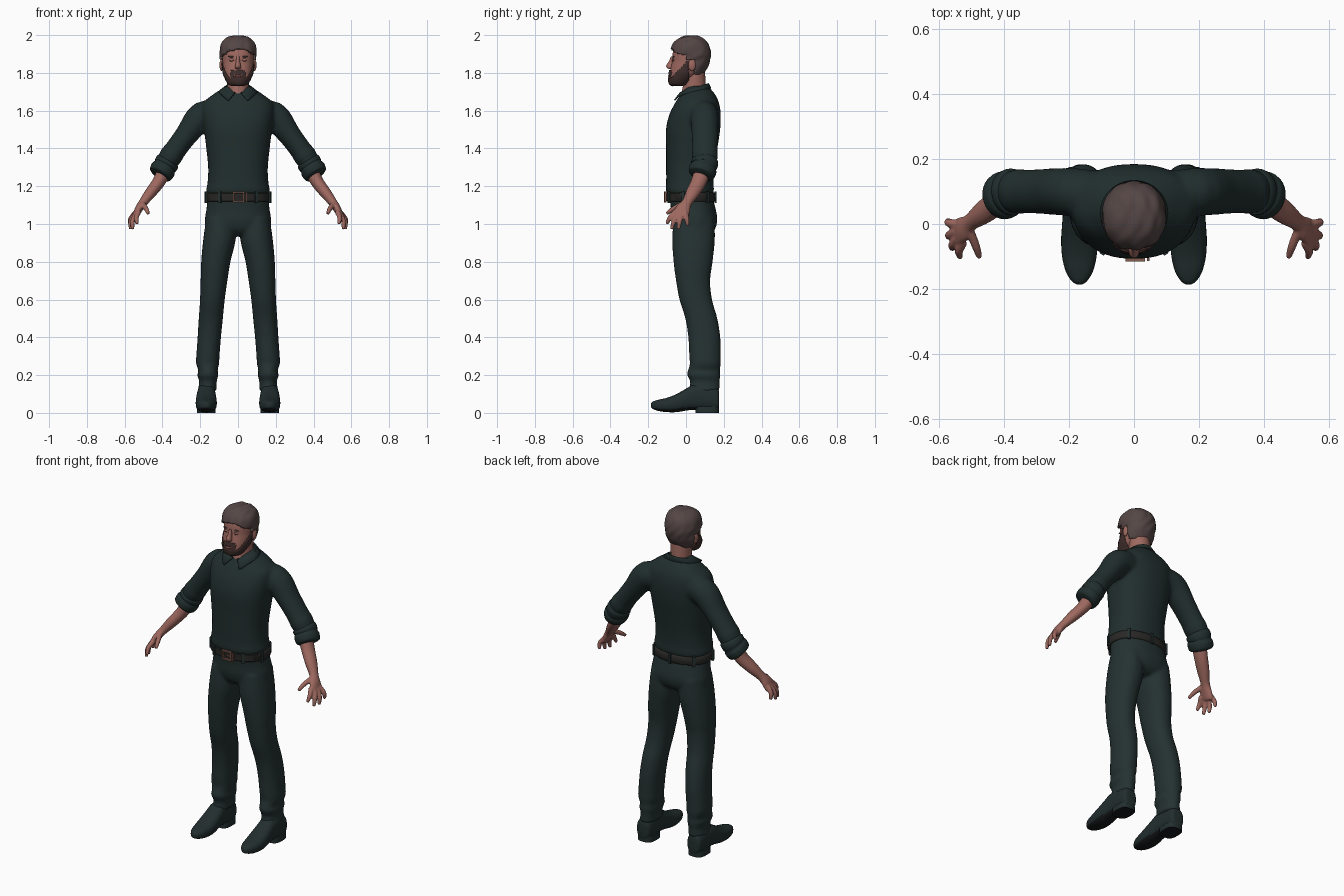
import bpy, bmesh, math
from mathutils import Vector, Matrix
from mathutils.bvhtree import BVHTree

X, Y, Z = Vector((1, 0, 0)), Vector((0, 1, 0)), Vector((0, 0, 1))
SIDES = (("left", 1), ("right", -1))

cube = bpy.data.objects.get("Cube")
if cube:
    bpy.data.objects.remove(cube, do_unlink=True)


def material(name, *rgb):
    mat = bpy.data.materials.new(name)
    mat.use_nodes = True
    mat.diffuse_color = (*rgb, 1)
    node = next(n for n in mat.node_tree.nodes if n.type == "BSDF_PRINCIPLED")
    node.inputs["Base Color"].default_value = (*rgb, 1)
    node.inputs["Roughness"].default_value = 0.8
    return mat


SKIN = material("skin", .34, .14, .115)
LIP = material("lip", .22, .08, .07)
HAIR = material("hair brown", .09, .062, .06)
BEARD = material("beard brown", .05, .028, .025)
SHIRT = material("shirt green", .015, .028, .027)
PANTS = material("trouser green", .018, .031, .031)
SHOE = material("shoe green", .016, .027, .027)
SOLE = material("sole black", .008, .009, .01)
BELT = material("belt brown", .022, .021, .02)
METAL = material("buckle copper", .23, .11, .08)


def spline(rows, sub):
    """Smoothly interpolate between rows of numbers."""
    out, last = [], len(rows) - 1
    for i in range(last):
        near = [rows[min(max(i + k, 0), last)] for k in (-1, 0, 1, 2)]
        for j in range(sub):
            t = j / sub
            out.append([.5 * (2 * b + (c - a) * t + (2 * a - 5 * b + 4 * c - d) * t * t
                              + (3 * b - a - 3 * c + d) * t ** 3) for a, b, c, d in zip(*near)])
    return out + [rows[last]]


def loft(bm, rows, axis=None, ref=Y, side=1, n=28, sub=4, power=2.0):
    """Closed tube through rows of (x, y, z, radius along ref, other radius)."""
    rows = spline(rows, sub)
    centres = [Vector(r[:3]) for r in rows]
    rings = []
    for i, row in enumerate(rows):
        t = axis or (centres[min(i + 1, len(rows) - 1)] - centres[max(i - 1, 0)]).normalized()
        u = (ref - t * ref.dot(t)).normalized()
        v = t.cross(u)
        ring = []
        for k in range(n):
            a = math.tau * k / n
            c, s = (math.copysign(abs(f) ** (2 / power), f) for f in (math.cos(a), math.sin(a)))
            p = centres[i] + u * row[3] * c + v * row[4] * s
            ring.append(bm.verts.new((p.x * side, p.y, p.z)))
        rings.append(ring)
    for lo, hi in zip(rings, rings[1:]):
        for k in range(n):
            bm.faces.new((lo[k], lo[k - 1], hi[k - 1], hi[k]))
    bm.faces.new(rings[0])
    bm.faces.new(rings[-1])
    bmesh.ops.recalc_face_normals(bm, faces=bm.faces)
    return bm


def upright(rows):
    """Rows of (z, front, back, inner x, outer x) as horizontal rings."""
    return [((a + b) / 2, (f + k) / 2, z, (k - f) / 2, (b - a) / 2) for z, f, k, a, b in rows]


def symmetric(rows):
    return upright([(z, f, k, -w, w) for z, f, k, w in rows])


def finish(name, bm, *mats, voxel=0, relax=4):
    mesh = bpy.data.meshes.new(name)
    bm.to_mesh(mesh)
    bm.free()
    ob = bpy.data.objects.new(name, mesh)
    bpy.context.collection.objects.link(ob)
    for m in mats:
        mesh.materials.append(m)
    bpy.ops.object.select_all(action="DESELECT")
    ob.select_set(True)
    bpy.context.view_layer.objects.active = ob
    bpy.ops.object.shade_smooth_by_angle(angle=math.radians(50))
    if voxel:
        fuse = ob.modifiers.new("fuse", "REMESH")
        fuse.mode, fuse.voxel_size, fuse.use_smooth_shade = "VOXEL", voxel, True
        soft = ob.modifiers.new("soften", "SMOOTH")
        soft.factor, soft.iterations = .5, relax
    return ob


def blob(name, mat, at, size):
    bm = bmesh.new()
    bmesh.ops.create_uvsphere(bm, u_segments=20, v_segments=12, radius=1,
                              matrix=Matrix.Translation(at) @ Matrix.Diagonal((*size, 1)))
    return finish(name, bm, mat)


def box(bm, at, size, turn=0):
    bmesh.ops.create_cube(bm, size=1, matrix=Matrix.Translation(at)
                          @ Matrix.Rotation(turn, 4, "Z") @ Matrix.Diagonal((*size, 1)))


# Shirt: torso fused with both sleeves
bm = loft(bmesh.new(), symmetric([
    (1.155, -.098, .142, .165), (1.18, -.107, .148, .169), (1.22, -.105, .146, .161),
    (1.3, -.105, .152, .158), (1.4, -.105, .166, .168), (1.5, -.106, .181, .18),
    (1.58, -.088, .184, .19), (1.64, -.058, .175, .185), (1.68, -.032, .158, .14),
    (1.71, -.012, .135, .095), (1.73, .005, .115, .065)]), axis=Z, n=40, power=2.3)
for _, s in SIDES:
    loft(bm, [(.09, .09, 1.575, .07, .07), (.19, .098, 1.57, .074, .078), (.27, .1, 1.475, .07, .061),
              (.33, .1, 1.395, .067, .058), (.355, .1, 1.36, .07, .062), (.37, .1, 1.338, .064, .057),
              (.395, .09, 1.295, .066, .058)], side=s)
finish("shirt", bm, SHIRT, voxel=.01, relax=5)

# Rolled cuffs
for label, s in SIDES:
    bm = loft(bmesh.new(), [
        (.364, .1, 1.345, .05, .05), (.372, .1, 1.332, .07, .063), (.383, .097, 1.312, .071, .064),
        (.388, .095, 1.304, .067, .06), (.396, .09, 1.29, .074, .067), (.411, .081, 1.264, .069, .063),
        (.416, .078, 1.256, .05, .046)], side=s)
    finish(label + "_cuff", bm, SHIRT)

# Collar: folded band, open at the throat with two points
bm = bmesh.new()
strip = []
for i in range(49):
    a = .22 + (math.tau - .44) * i / 48
    c, s = math.cos(a), math.sin(a)
    drop = .03 * max(0, c) ** 4
    strip.append((bm.verts.new((.066 * s, .045 - .068 * c, 1.718 - .024 * c)),
                  bm.verts.new((.074 * s, .044 - .077 * c, 1.722 - .024 * c)),
                  bm.verts.new((.104 * s + math.copysign(drop, s), .034 - .1 * c, 1.702 - .018 * c - drop))))
for p, q in zip(strip, strip[1:]):
    for k in range(2):
        bm.faces.new((p[k], q[k], q[k + 1], p[k + 1]))
bmesh.ops.recalc_face_normals(bm, faces=bm.faces)
collar = finish("collar", bm, SHIRT)
collar.modifiers.new("cloth", "SOLIDIFY").thickness = .008

# Trousers: hips fused with both legs
bm = loft(bmesh.new(), symmetric([
    (1.155, -.09, .138, .16), (1.08, -.08, .157, .167), (1.02, -.077, .166, .176),
    (.97, -.062, .152, .168), (.94, -.03, .12, .1)]), axis=Z, n=40, power=2.2)
for _, s in SIDES:
    loft(bm, upright([
        (1.03, -.065, .15, .015, .168), (.92, -.073, .153, .012, .184), (.8, -.066, .141, .04, .195),
        (.7, -.053, .128, .056, .198), (.6, -.035, .138, .07, .201), (.5, -.004, .166, .08, .208),
        (.4, .012, .182, .09, .214), (.3, .017, .184, .098, .221), (.26, .02, .184, .1, .222),
        (.225, .01, .18, .108, .21), (.2, .006, .182, .104, .216), (.165, .022, .178, .113, .205),
        (.115, .014, .178, .112, .214)]), axis=Z, side=s, power=2.2)
finish("trousers", bm, PANTS, voxel=.01)

# Belt with loops and buckle
bm = loft(bmesh.new(), symmetric([(1.118, -.098, .152, .17), (1.122, -.104, .156, .174),
                                  (1.162, -.107, .154, .173), (1.166, -.1, .15, .169)]),
          axis=Z, n=56, sub=1, power=2.2)
finish("belt", bm, BELT)
bm = bmesh.new()
for a in (.55, 1.3, 2.3, math.pi, -2.3, -1.3, -.55):
    c, s = (math.copysign(abs(f) ** .91, f) for f in (math.cos(a), math.sin(a)))
    box(bm, (.174 * s, .025 - .131 * c, 1.142), (.016, .012, .062), a)
finish("belt_loops", bm, PANTS)
bm = bmesh.new()
for s in (-1, 1):
    box(bm, (.004 + .026 * s, -.11, 1.143), (.008, .012, .056))
    box(bm, (.004, -.11, 1.143 + .024 * s), (.056, .012, .008))
box(bm, (.015, -.11, 1.143), (.03, .009, .006))
box(bm, (.044, -.109, 1.143), (.007, .01, .052))
finish("buckle", bm, METAL)

# Shoes: lofted from heel to toe, dark underside, heel block
for label, s in SIDES:
    rows = [(.176, .022, .03, .1), (.165, .042, .014, .13), (.1, .048, .014, .15), (.04, .05, .016, .15),
            (0, .053, .012, .128), (-.05, .056, .004, .1), (-.1, .053, .004, .08),
            (-.145, .042, .01, .07), (-.175, .024, .02, .06), (-.186, .008, .03, .05)]
    bm = loft(bmesh.new(), [(.168, y, (lo + hi) / 2, w, (hi - lo) / 2) for y, w, lo, hi in rows],
              axis=Y, ref=X, side=s, n=32, power=2.5)
    for f in bm.faces:
        f.material_index = int(f.normal.z < -.6 and f.calc_center_median().z < .04)
    finish(label + "_shoe", bm, SHOE, SOLE)
    bm = loft(bmesh.new(), upright([(0, .05, .174, .118, .218), (.035, .05, .174, .12, .216)]),
              axis=Z, side=s, sub=1, power=3)
    for f in bm.faces:
        f.material_index = int(f.normal.z < -.6)
    finish(label + "_heel", bm, SHOE, SOLE)

# Forearms, palms and fingers
fingers = [[(.525, -.055, 1.065), (.538, -.084, 1.035), (.534, -.102, 1.0)],
           [(.54, -.042, 1.055), (.558, -.064, 1.015), (.558, -.076, .972)],
           [(.545, -.022, 1.055), (.568, -.034, 1.012), (.568, -.04, .972)],
           [(.542, -.002, 1.06), (.57, .004, 1.025), (.57, .01, .99)],
           [(.505, -.02, 1.105), (.486, -.068, 1.08), (.475, -.103, 1.055)]]
for label, s in SIDES:
    bm = loft(bmesh.new(), [
        (.385, .09, 1.29, .045, .04), (.42, .067, 1.222, .041, .034), (.465, .034, 1.163, .036, .03),
        (.503, .005, 1.113, .027, .023), (.525, -.015, 1.08, .039, .021),
        (.542, -.028, 1.045, .043, .015), (.546, -.031, 1.036, .03, .009)], side=s)
    for path in fingers:
        loft(bm, [(*p, r, r) for p, r in zip(path, (.014, .013, .009))], side=s, n=12)
    finish(label + "_arm", bm, SKIN, voxel=.005, relax=3)

# Neck
bm = loft(bmesh.new(), symmetric([(1.65, -.03, .1, .06), (1.69, -.025, .105, .057),
                                  (1.74, -.015, .104, .057), (1.82, -.01, .1, .06)]), axis=Z)
finish("neck", bm, SKIN)

# Head, with hair and beard as thicker shells over the same form
HEAD = symmetric([
    (1.736, -.072, -.02, .028), (1.744, -.085, .005, .048), (1.77, -.09, .035, .064),
    (1.8, -.086, .078, .075), (1.83, -.08, .1, .08), (1.86, -.074, .112, .082),
    (1.9, -.071, .118, .084), (1.94, -.061, .11, .081), (1.966, -.04, .092, .066),
    (1.981, -.008, .065, .04), (1.985, .02, .035, .01)])


def head_form():
    return loft(bmesh.new(), HEAD, axis=Z, n=72, sub=7, power=2.2)


def is_hair(p):
    if p.y > .048:
        return p.z > 1.79
    if p.y > 0:
        return p.z > 1.868
    return p.z > 1.928 - .5 * max(0, abs(p.x) - .05) - .15 * abs(p.x - .01)


def is_beard(p):
    lips = abs(p.x) < .021 and 1.775 < p.z < 1.791
    return p.y < .014 and not lips and (p.z < 1.855 + p.y or (abs(p.x) < .04 and p.z < 1.814))


def shell(name, mat, rule, thick, wave):
    bm = head_form()
    bm.normal_update()
    for v, n in [(v, v.normal.copy()) for v in bm.verts]:
        strands = math.sin(v.co.x * 130 + 4 * math.sin(v.co.z * 30)) * math.cos(v.co.y * 50)
        v.co += n * (thick + wave * strands)
    bmesh.ops.delete(bm, geom=[f for f in bm.faces if not rule(f.calc_center_median())], context="FACES")
    ob = finish(name, bm, mat)
    ob.modifiers.new("body", "SOLIDIFY").thickness = thick + .008


head = finish("head", head_form(), SKIN)
shell("hair", HAIR, is_hair, .013, .0025)
shell("beard", BEARD, is_beard, .006, .001)

# Facial features, seated on the face surface
skin_tree = BVHTree.FromPolygons([v.co for v in head.data.vertices], [p.vertices for p in head.data.polygons])


def on_face(x, z):
    return skin_tree.ray_cast(Vector((x, -1, z)), Y)[0]


bm = loft(bmesh.new(), [(0, -.068, 1.887, .011, .009), (0, -.075, 1.862, .016, .01),
                        (0, -.083, 1.838, .022, .015), (0, -.081, 1.826, .018, .016),
                        (0, -.078, 1.82, .01, .01)], axis=Z)
finish("nose", bm, SKIN)
blob("lips", LIP, on_face(0, 1.783), (.021, .006, .006))
for label, s in SIDES:
    blob(label + "_ear", SKIN, (.087 * s, .032, 1.842), (.011, .02, .032))
    blob(label + "_brow", HAIR, on_face(.034 * s, 1.886), (.02, .005, .004))
    blob(label + "_eyelid", SKIN, on_face(.033 * s, 1.868), (.015, .005, .008))
    blob(label + "_eye", BEARD, on_face(.033 * s, 1.867) - Y * .003, (.011, .003, .002))
